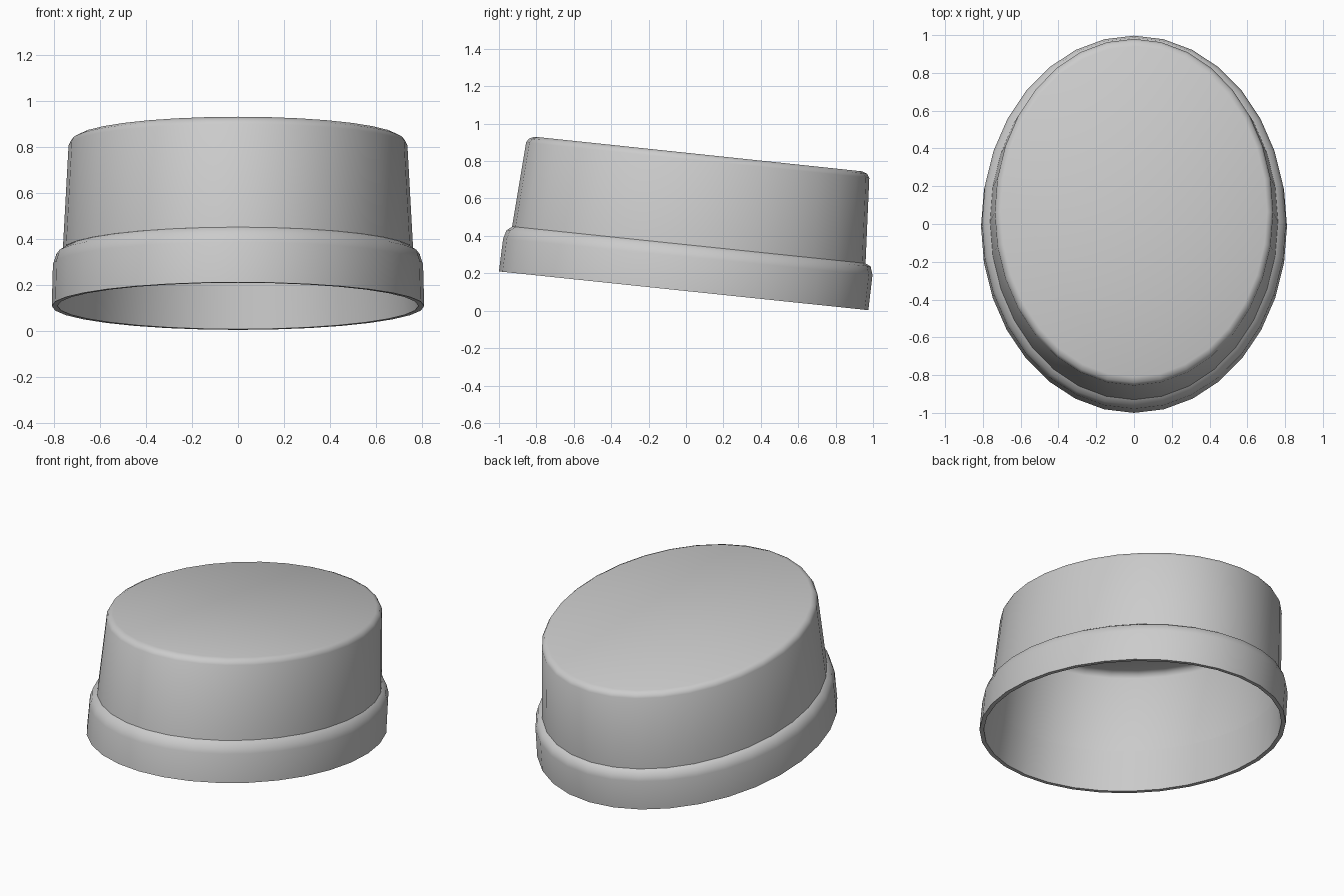
import bpy, bmesh, math

if "Cube" in bpy.data.objects:
    bpy.data.objects.remove(bpy.data.objects["Cube"])

SEG = 32

grey = bpy.data.materials.new("light grey")
grey.diffuse_color = (0.6, 0.6, 0.6, 1)
grey.use_nodes = True
grey.node_tree.nodes["Principled BSDF"].inputs["Base Color"].default_value = grey.diffuse_color


def loft(name, rings, cap=False, closed=False):
    """Skin tilted elliptical rings: (half width, front y, front z, back y, back z)."""
    bm = bmesh.new()
    loops = []
    for rx, fy, fz, by, bz in rings:
        loop = []
        for i in range(SEG):
            a = 2 * math.pi * i / SEG
            t = (1 + math.sin(a)) / 2
            loop.append(bm.verts.new((rx * math.cos(a), fy + (by - fy) * t, fz + (bz - fz) * t)))
        loops.append(loop)
    pairs = list(zip(loops, loops[1:]))
    if closed:
        pairs.append((loops[-1], loops[0]))
    for lo, hi in pairs:
        for i in range(SEG):
            j = (i + 1) % SEG
            bm.faces.new((lo[i], lo[j], hi[j], hi[i]))
    if cap:
        bm.faces.new(loops[-1])
    mesh = bpy.data.meshes.new(name)
    bm.to_mesh(mesh)
    bm.free()
    mesh.materials.append(grey)
    obj = bpy.data.objects.new(name, mesh)
    bpy.context.collection.objects.link(obj)
    bpy.ops.object.select_all(action='DESELECT')
    obj.select_set(True)
    bpy.context.view_layer.objects.active = obj
    bpy.ops.object.shade_smooth_by_angle(angle=math.radians(50))
    return obj


# Base band: outer wall, rounded shoulder, then inner wall back to the rim
loft("base_band", [
    (0.81, -1.0, 0.21, 0.975, 0.003),
    (0.805, -0.978, 0.385, 0.997, 0.19),
    (0.79, -0.96, 0.43, 0.987, 0.237),
    (0.76, -0.928, 0.45, 0.96, 0.253),
    (0.785, -0.975, 0.208, 0.95, 0.006),
], closed=True)

# Tapered crown: wall, softened edge and flat sloping top
loft("crown", [
    (0.762, -0.93, 0.45, 0.96, 0.253),
    (0.737, -0.855, 0.90, 0.98, 0.71),
    (0.727, -0.84, 0.92, 0.968, 0.732),
    (0.705, -0.81, 0.93, 0.942, 0.745),
], cap=True)
